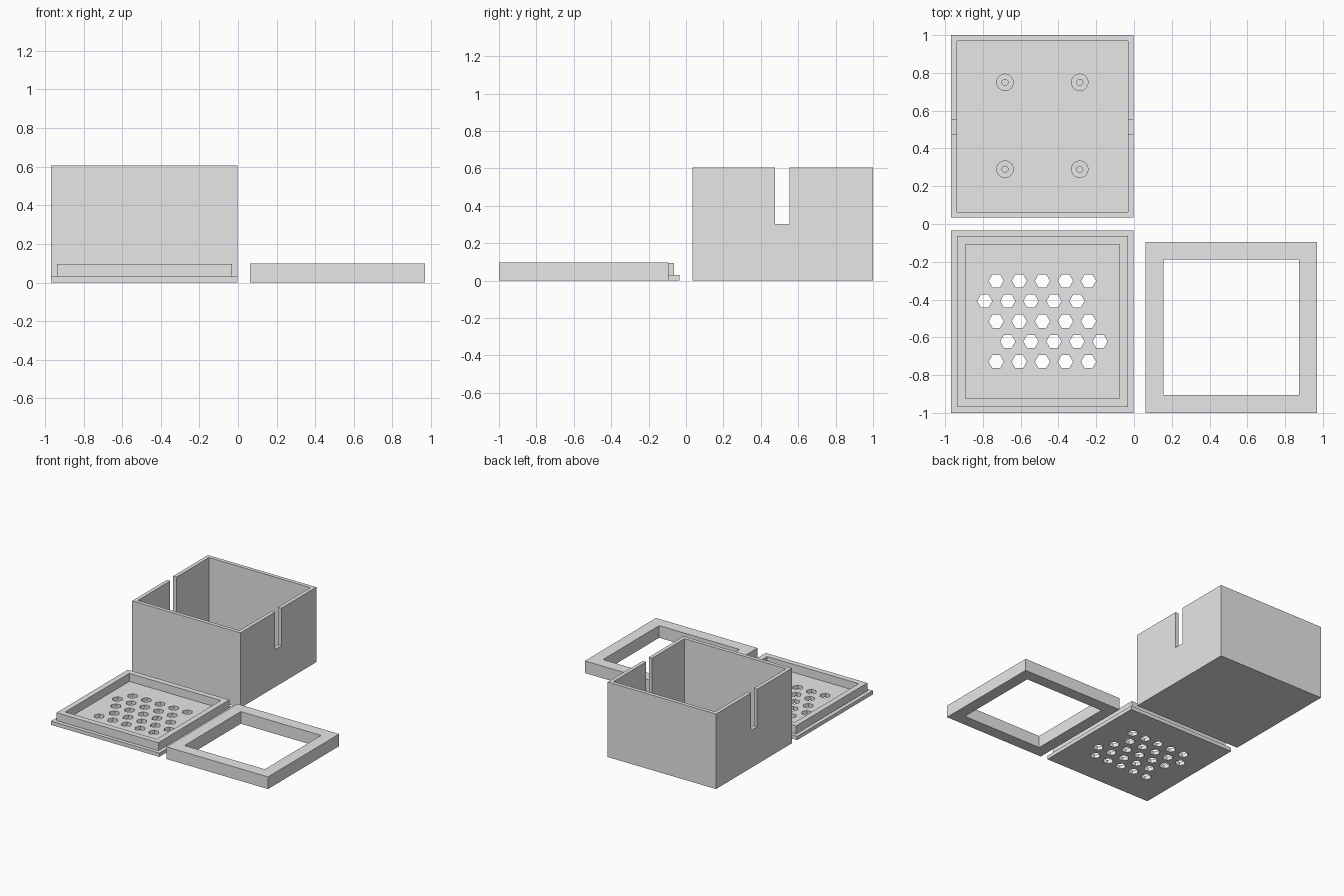
import bpy
import bmesh
import math
from mathutils import Matrix

default_cube = bpy.data.objects.get("Cube")
if default_cube:
    bpy.data.objects.remove(default_cube, do_unlink=True)

GREY = (0.8, 0.8, 0.8, 1.0)
grey = bpy.data.materials.new("plain grey")
grey.use_nodes = True
grey.diffuse_color = GREY
grey.node_tree.nodes["Principled BSDF"].inputs["Base Color"].default_value = GREY


def finish(name, bm):
    mesh = bpy.data.meshes.new(name)
    bm.to_mesh(mesh)
    bm.free()
    mesh.materials.append(grey)
    obj = bpy.data.objects.new(name, mesh)
    bpy.context.collection.objects.link(obj)
    return obj


def block(name, centre, half_x, half_y, z0, z1):
    bm = bmesh.new()
    place = Matrix.Translation((centre[0], centre[1], (z0 + z1) / 2))
    size = Matrix.Diagonal((2 * half_x, 2 * half_y, z1 - z0, 1))
    bmesh.ops.create_cube(bm, size=1, matrix=place @ size)
    return finish(name, bm)


def prisms(name, centres, radius, z0, z1, sides):
    """One mesh holding an upright prism at every centre."""
    bm = bmesh.new()
    turn = Matrix.Rotation(math.pi / 2, 4, 'Z')
    for x, y in centres:
        place = Matrix.Translation((x, y, (z0 + z1) / 2))
        bmesh.ops.create_cone(bm, cap_ends=True, segments=sides, radius1=radius,
                              radius2=radius, depth=z1 - z0, matrix=place @ turn)
    return finish(name, bm)


def cut(target, cutter):
    """Subtract the cutter from the target, then discard the cutter."""
    cutter.hide_render = True
    mod = target.modifiers.new("cut", 'BOOLEAN')
    mod.operation = 'DIFFERENCE'
    mod.solver = 'EXACT'
    mod.object = cutter
    bpy.context.view_layer.update()
    graph = bpy.context.evaluated_depsgraph_get()
    mesh = bpy.data.meshes.new_from_object(target.evaluated_get(graph))
    target.modifiers.clear()
    target.data = mesh
    bpy.data.objects.remove(cutter, do_unlink=True)


HALF = 0.483       # half width of the box and the lid
WALL = 0.03
INNER = HALF - WALL
CX = -0.485
BOX = (CX, 0.517)
LID = (CX, -0.517)

# Open box with a cable slot in both side walls
box = block("box", BOX, HALF, HALF, 0, 0.605)
cut(box, block("cavity_cutter", BOX, INNER, INNER, WALL, 0.7))
cut(box, block("slot_cutter", (CX, 0.515), 0.6, 0.039, 0.303, 0.7))

# Four hollow standoffs on the box floor
posts = [(CX + sx * 0.198, 0.52 + sy * 0.23) for sx in (-1, 1) for sy in (-1, 1)]
standoffs = prisms("standoffs", posts, 0.046, WALL - 0.002, 0.09, 32)
cut(standoffs, prisms("screw_hole_cutter", posts, 0.016, WALL, 0.2, 24))

# Lid: plate with a raised rim and a vent of hexagonal holes
lid = block("lid", LID, HALF, HALF, 0, 0.095)
trim = block("step_cutter", LID, 0.6, 0.6, WALL, 0.2)
cut(trim, block("step_core", LID, INNER, INNER, 0, 0.3))
cut(lid, trim)
cut(lid, block("recess_cutter", LID, 0.408, 0.408, WALL, 0.2))

STEP = 0.1222
holes = []
for row, shift in enumerate((0, -0.5, 0, 0.5, 0)):
    for col in range(5):
        holes.append((CX + (col - 2 + shift) * STEP, -0.301 - row * 0.107))
cut(lid, prisms("vent_cutter", holes, 0.04, -0.1, 0.2, 6))

# Separate square frame
FRAME = (0.515, -0.547)
frame = block("frame", FRAME, INNER, INNER, 0, 0.098)
cut(frame, block("window_cutter", FRAME, 0.358, 0.358, -0.1, 0.2))
